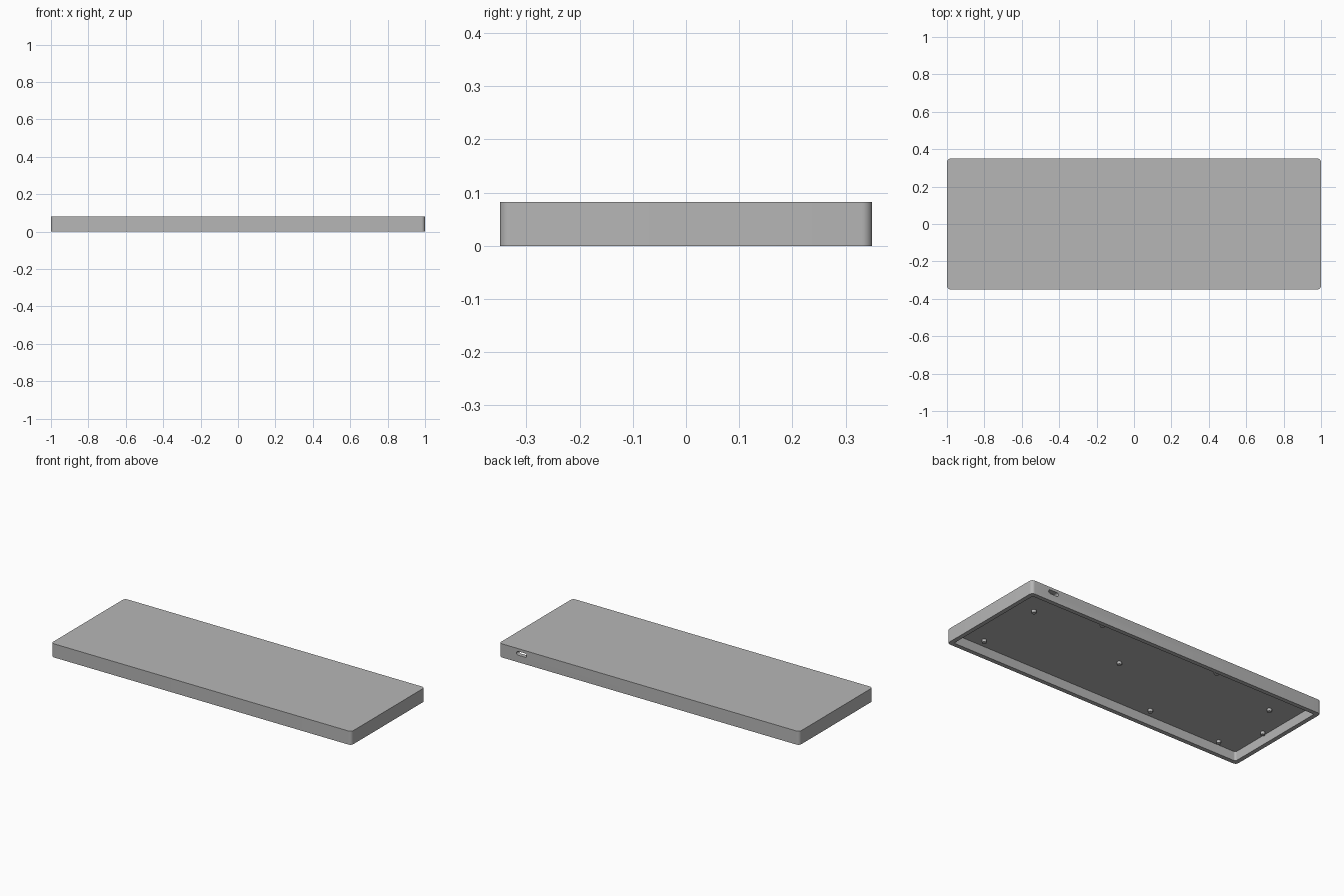
import bpy
import bmesh
from math import sin, cos, pi

cube = bpy.data.objects.get("Cube")
if cube:
    bpy.data.objects.remove(cube, do_unlink=True)

LENGTH, DEPTH, HEIGHT = 2.0, 0.70, 0.082
WALL, CEILING = 0.026, 0.055

grey = bpy.data.materials.new("plain grey")
grey.use_nodes = True
colour = (0.47, 0.47, 0.47, 1)
grey.diffuse_color = colour
grey.node_tree.nodes["Principled BSDF"].inputs["Base Color"].default_value = colour


def rounded_outline(width, height, radius, steps=8):
    """Points around a rounded rectangle, counter-clockwise."""
    points = []
    for i, (sx, sy) in enumerate([(1, 1), (-1, 1), (-1, -1), (1, -1)]):
        for k in range(steps + 1):
            a = (i + k / steps) * pi / 2
            points.append((sx * (width / 2 - radius) + radius * cos(a),
                           sy * (height / 2 - radius) + radius * sin(a)))
    return points


def make_object(name, bm):
    bmesh.ops.recalc_face_normals(bm, faces=bm.faces[:])
    mesh = bpy.data.meshes.new(name)
    bm.to_mesh(mesh)
    bm.free()
    mesh.materials.append(grey)
    obj = bpy.data.objects.new(name, mesh)
    bpy.context.collection.objects.link(obj)
    return obj


def loft(name, rings):
    """Join rings of 3D points and cap both ends."""
    bm = bmesh.new()
    loops = [[bm.verts.new(p) for p in ring] for ring in rings]
    for low, high in zip(loops, loops[1:]):
        for i in range(len(low)):
            bm.faces.new((low[i - 1], low[i], high[i], high[i - 1]))
    bm.faces.new(loops[0])
    bm.faces.new(loops[-1])
    return make_object(name, bm)


def shade(obj):
    bpy.ops.object.select_all(action="DESELECT")
    obj.select_set(True)
    bpy.context.view_layer.objects.active = obj
    bpy.ops.object.shade_smooth_by_angle(angle=pi / 6)


# Shell: closed top, open underneath
outer = rounded_outline(LENGTH, DEPTH, 0.02)
inner = rounded_outline(LENGTH - 2 * WALL, DEPTH - 2 * WALL, 0.012)
levels = [(outer, HEIGHT), (outer, 0), (inner, 0), (inner, CEILING)]
shell = loft("case_shell", [[(x, y, z) for x, y in ring] for ring, z in levels])

# Slot for the cable port through the back wall
slot = rounded_outline(0.068, 0.023, 0.011)
cutter = loft("port_cutter", [[(0.85 + x, y, 0.054 + z) for x, z in slot]
                              for y in (DEPTH / 2 - WALL - 0.002, DEPTH / 2 + 0.02)])
cut = shell.modifiers.new("port_slot", "BOOLEAN")
cut.operation = "DIFFERENCE"
cut.solver = "EXACT"
cut.object = cutter
bpy.context.view_layer.objects.active = shell
bpy.ops.object.modifier_apply(modifier=cut.name)
bpy.data.objects.remove(cutter, do_unlink=True)
shade(shell)

# Mounting posts under the top plate
posts = [(0.81, 0.14), (0.81, -0.27), (0.11, 0.01), (-0.34, -0.27), (-0.83, -0.29),
         (-0.95, -0.07), (-0.82, 0.14), (0.44, 0.265), (-0.35, 0.265)]
for number, (px, py) in enumerate(posts, 1):
    circle = rounded_outline(0.026, 0.026, 0.0129, 5)
    post = loft(f"mounting_post_{number}",
                [[(px + x, py + y, z) for x, y in circle]
                 for z in (CEILING - 0.016, CEILING + 0.002)])
    shade(post)
